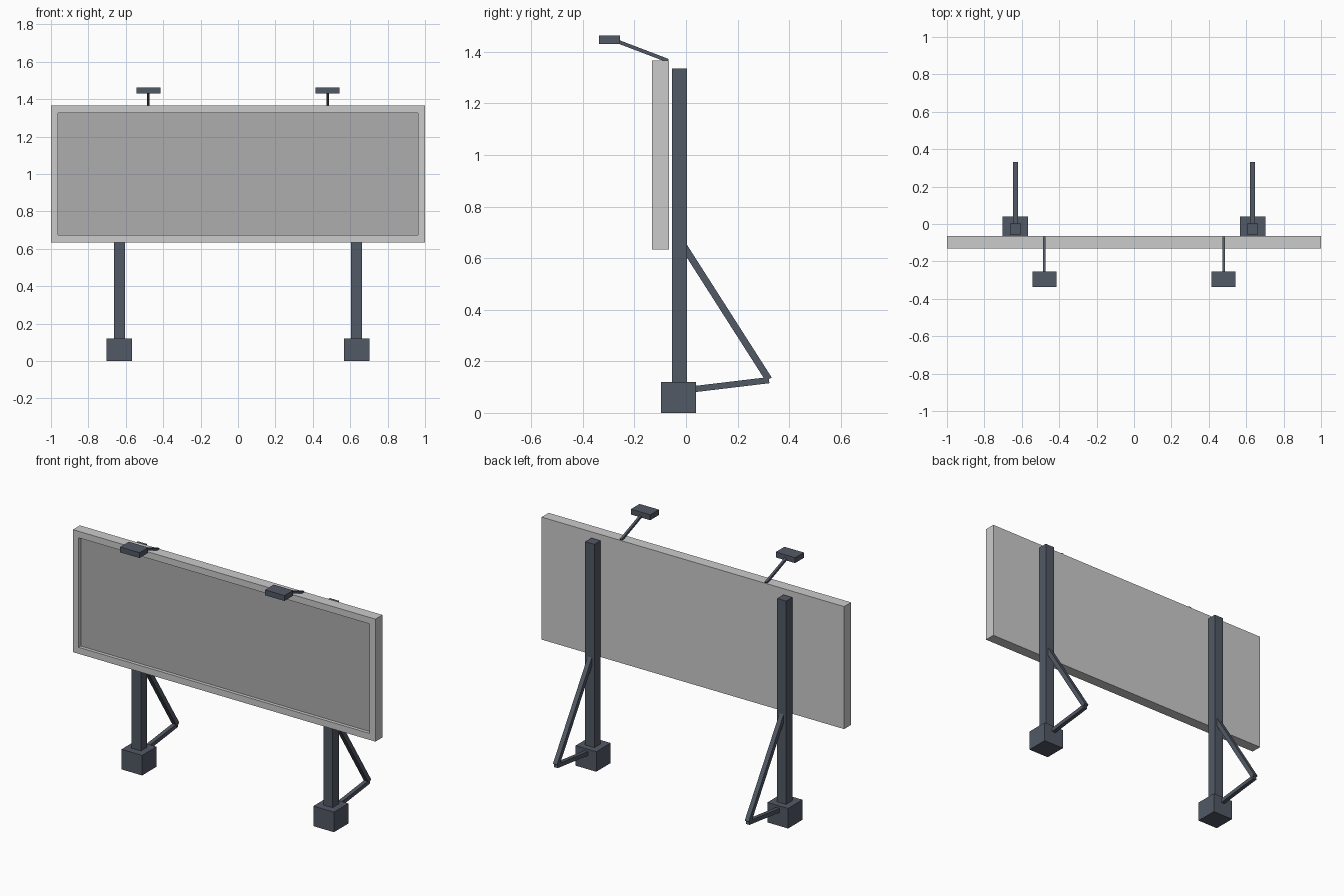
import bpy, bmesh
from mathutils import Vector, Matrix

if "Cube" in bpy.data.objects:
    bpy.data.objects.remove(bpy.data.objects["Cube"])


def material(name, color):
    m = bpy.data.materials.new(name)
    m.diffuse_color = (*color, 1)
    m.use_nodes = True
    m.node_tree.nodes["Principled BSDF"].inputs["Base Color"].default_value = m.diffuse_color
    return m


STEEL = material("slate_steel", (0.085, 0.1, 0.13))
FRAME = material("frame_grey", (0.62, 0.62, 0.62))
FACE = material("face_grey", (0.42, 0.42, 0.42))


def finish(name, bm, *mats):
    mesh = bpy.data.meshes.new(name)
    bm.to_mesh(mesh)
    bm.free()
    for m in mats:
        mesh.materials.append(m)
    ob = bpy.data.objects.new(name, mesh)
    bpy.context.collection.objects.link(ob)
    return ob


def new_box(lo, hi):
    lo, hi = Vector(lo), Vector(hi)
    bm = bmesh.new()
    bmesh.ops.create_cube(bm, size=1, matrix=Matrix.Translation((lo + hi) / 2)
                          @ Matrix.Diagonal((*(hi - lo), 1)))
    return bm


def box(name, x, width, y, z):
    return finish(name, new_box((x - width / 2, y[0], z[0]),
                                (x + width / 2, y[1], z[1])), STEEL)


def bar(name, x, a, b, t):
    # Square bar between two (y, z) points
    a, b = Vector((x, *a)), Vector((x, *b))
    d = (b - a).normalized()
    side = Vector((1, 0, 0))
    rot = Matrix((side, d.cross(side), d)).transposed().to_4x4()
    bm = bmesh.new()
    bmesh.ops.create_cube(bm, size=1, matrix=Matrix.Translation((a + b) / 2) @ rot
                          @ Matrix.Diagonal((t, t, (b - a).length, 1)))
    return finish(name, bm, STEEL)


# Sign panel: slab with a recessed front face
bm = new_box((-1, -0.131, 0.634), (1, -0.065, 1.366))
bm.normal_update()
front = min(bm.faces, key=lambda f: f.normal.y)
bmesh.ops.inset_region(bm, faces=[front], thickness=0.055)
ring = bmesh.ops.extrude_discrete_faces(bm, faces=[front])
face = ring["faces"][0]
face.material_index = 1
bmesh.ops.translate(bm, verts=face.verts, vec=(0, 0.02, 0))
finish("sign_panel", bm, FRAME, FACE)

for side, s in (("left", -1), ("right", 1)):
    # Footing, post and triangular rear brace
    x = 0.634 * s
    box(f"{side}_footing", x, 0.136, (-0.097, 0.039), (0, 0.12))
    box(f"{side}_post", x, 0.06, (-0.055, 0.003), (0.1, 1.335))
    bar(f"{side}_diagonal_brace", x, (-0.02, 0.664), (0.321, 0.13), 0.027)
    bar(f"{side}_lower_brace", x, (-0.02, 0.086), (0.322, 0.127), 0.024)
    # Lamp arm and lamp head
    x = 0.479 * s
    bar(f"{side}_lamp_arm", x, (-0.07, 1.366), (-0.285, 1.448), 0.014)
    box(f"{side}_lamp_head", x, 0.128, (-0.337, -0.255), (1.431, 1.463))
